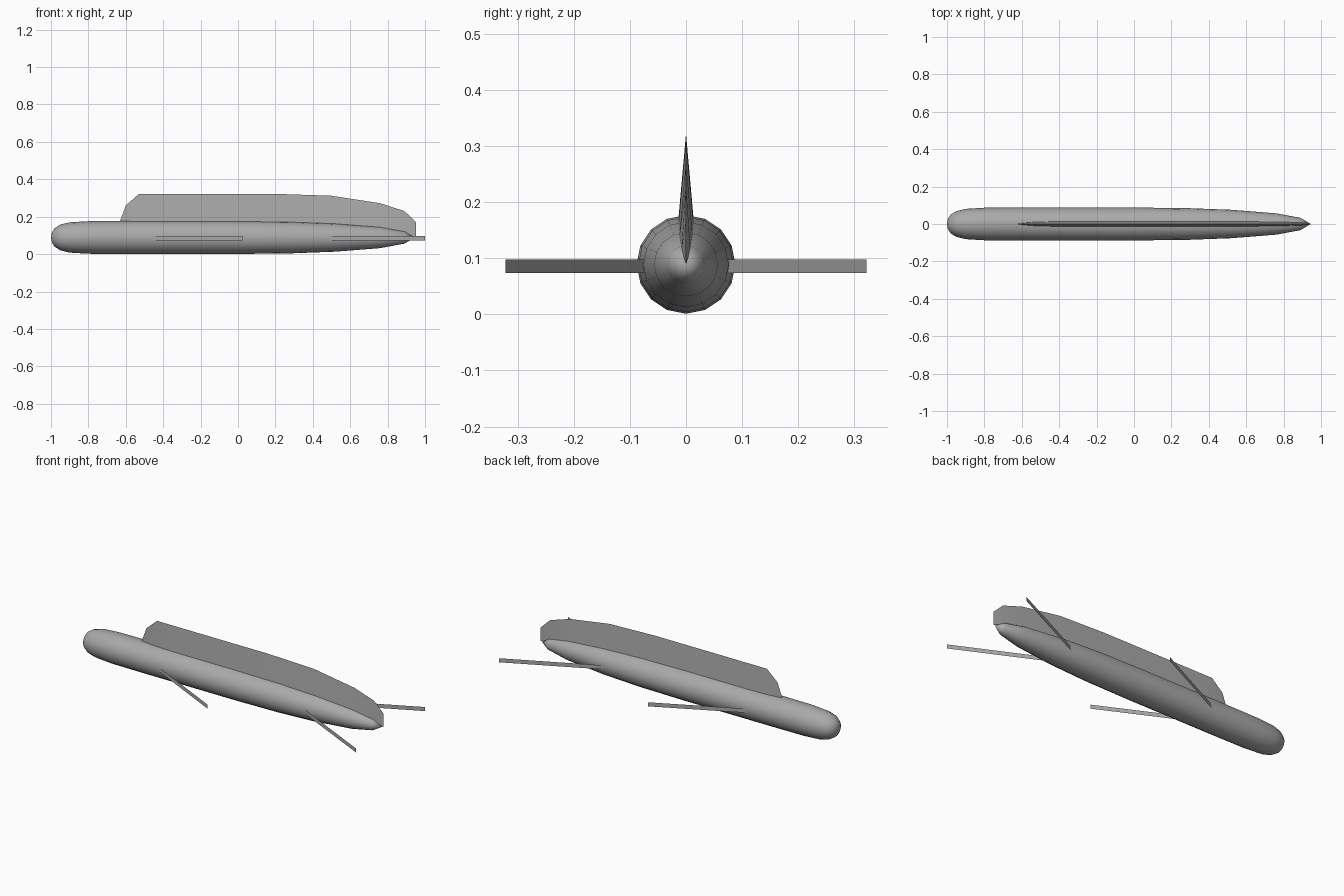
import bpy, bmesh, math

if "Cube" in bpy.data.objects:
    bpy.data.objects.remove(bpy.data.objects["Cube"])

grey = bpy.data.materials.new("mid grey")
grey.diffuse_color = (0.4, 0.4, 0.4, 1)
grey.use_nodes = True
grey.node_tree.nodes["Principled BSDF"].inputs["Base Color"].default_value = grey.diffuse_color
AXIS_Z = 0.089
SIDES = 16


def make_object(name, bm, smooth=None):
    bmesh.ops.remove_doubles(bm, verts=bm.verts, dist=1e-5)
    bmesh.ops.recalc_face_normals(bm, faces=bm.faces)
    mesh = bpy.data.meshes.new(name)
    bm.to_mesh(mesh)
    bm.free()
    mesh.materials.append(grey)
    ob = bpy.data.objects.new(name, mesh)
    bpy.context.collection.objects.link(ob)
    if smooth:
        bpy.ops.object.select_all(action='DESELECT')
        ob.select_set(True)
        bpy.context.view_layer.objects.active = ob
        bpy.ops.object.shade_smooth_by_angle(angle=math.radians(smooth))
    return ob


def loft(bm, rings, closed=True):
    """Skin a list of equal-length point rings."""
    rows = [[bm.verts.new(p) for p in ring] for ring in rings]
    n = len(rows[0])
    for a, b in zip(rows, rows[1:]):
        for i in range(n if closed else n - 1):
            j = (i + 1) % n
            bm.faces.new((a[i], a[j], b[j], b[i]))


# Hull: a lathed profile of (x, radius) along the x axis
profile = [(-1, 0), (-0.995, 0.027), (-0.98, 0.05), (-0.95, 0.069),
           (-0.90, 0.081), (-0.80, 0.087), (-0.6, 0.088), (0.0, 0.088),
           (0.28, 0.085), (0.52, 0.076), (0.76, 0.057), (0.89, 0.033),
           (0.945, 0)]
bm = bmesh.new()
loft(bm, [[(x, r * math.sin(2 * math.pi * k / SIDES),
            AXIS_Z + r * math.cos(2 * math.pi * k / SIDES))
           for k in range(SIDES)] for x, r in profile])
make_object("hull", bm, 50)

# Dorsal fin: wedge stations of (x, crest height, base height, half width)
stations = [(-0.63, 0.178, 0.165, 0), (-0.60, 0.26, 0.165, 0.005),
            (-0.53, 0.322, 0.165, 0.011), (-0.40, 0.322, 0.165, 0.014),
            (0.20, 0.322, 0.165, 0.014), (0.50, 0.312, 0.155, 0.014),
            (0.76, 0.272, 0.137, 0.012), (0.89, 0.23, 0.115, 0.008),
            (0.953, 0.17, 0.09, 0)]
bm = bmesh.new()
loft(bm, [[(x, 0, top), (x, w, base), (x, -w, base)]
          for x, top, base, w in stations])
make_object("dorsal_fin", bm, 10)

# Side fins: thin upright blades swept back from the hull axis
for label, root_x, tip_x in (("front", -0.63, 0.025), ("rear", 0.335, 1.0)):
    for side, s in (("right", -1), ("left", 1)):
        bm = bmesh.new()
        loft(bm, [[(root_x, 0, z), (tip_x, s * 0.322, z)]
                  for z in (0.074, 0.098)], closed=False)
        make_object(f"{label}_{side}_fin", bm)
